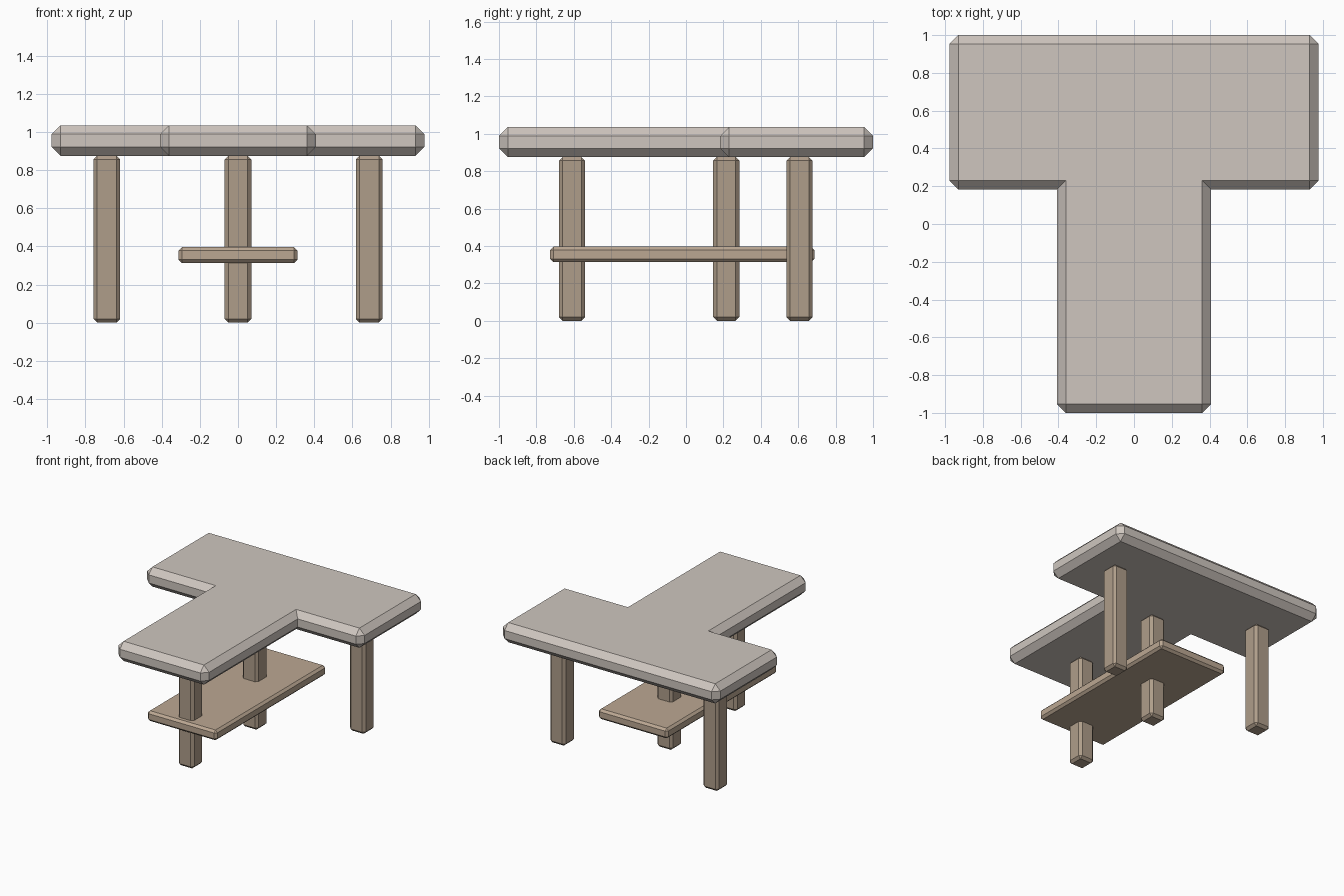
import bpy, bmesh

if "Cube" in bpy.data.objects:
    bpy.data.objects.remove(bpy.data.objects["Cube"])


def material(name, color):
    m = bpy.data.materials.new(name)
    m.diffuse_color = (*color, 1)
    m.use_nodes = True
    m.node_tree.nodes["Principled BSDF"].inputs["Base Color"].default_value = m.diffuse_color
    return m


def chamfered_prism(name, outline, z0, z1, chamfer, mat):
    """Extrude an outline upward and chamfer every convex edge."""
    bm = bmesh.new()
    base = bm.faces.new([bm.verts.new((x, y, z0)) for x, y in outline])
    ext = bmesh.ops.extrude_face_region(bm, geom=[base], use_keep_orig=True)
    for v in ext["geom"]:
        if isinstance(v, bmesh.types.BMVert):
            v.co.z = z1
    bmesh.ops.recalc_face_normals(bm, faces=bm.faces)
    convex = [e for e in bm.edges if e.calc_face_angle_signed() > 0.1]
    bmesh.ops.bevel(bm, geom=convex, offset=chamfer, offset_type='OFFSET',
                    segments=1, profile=0.5, affect='EDGES')
    me = bpy.data.meshes.new(name)
    bm.to_mesh(me)
    bm.free()
    me.materials.append(mat)
    ob = bpy.data.objects.new(name, me)
    bpy.context.collection.objects.link(ob)
    return ob


def rect(x0, x1, y0, y1):
    return [(x0, y0), (x1, y0), (x1, y1), (x0, y1)]


stone = material("top_grey", (0.62, 0.565, 0.52))
wood = material("leg_wood", (0.43, 0.34, 0.255))
plank = material("shelf_wood", (0.5, 0.39, 0.29))

# T-shaped table top
half = [(0.408, -1), (0.408, 0.183), (0.977, 0.183), (0.977, 1)]
outline = half + [(-x, y) for x, y in reversed(half)]
chamfered_prism("table_top", outline, 0.875, 1.035, 0.047, stone)

# Four square legs
legs = {"front_leg": (0, -0.61), "middle_leg": (0, 0.215),
        "back_left_leg": (-0.688, 0.607), "back_right_leg": (0.688, 0.607)}
r = 0.07
for name, (x, y) in legs.items():
    chamfered_prism(name, rect(x - r, x + r, y - r, y + r), 0, 0.876, 0.02, wood)

# Low shelf running through the centre legs
chamfered_prism("shelf", rect(-0.312, 0.312, -0.727, 0.687), 0.313, 0.396, 0.018, plank)
